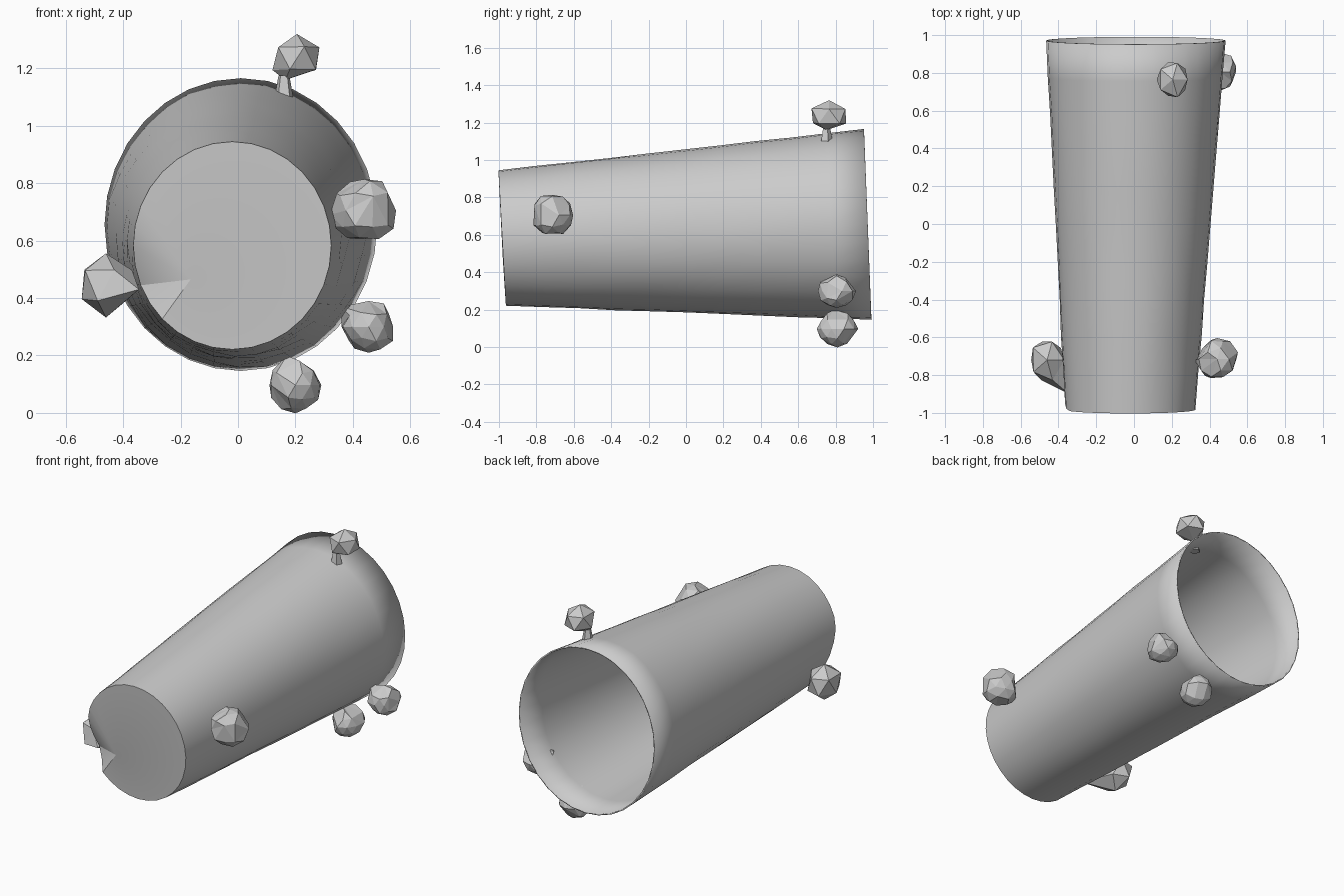
import bpy, bmesh, math, random
from mathutils import Vector

random.seed(4)
if "Cube" in bpy.data.objects:
    bpy.data.objects.remove(bpy.data.objects["Cube"])

grey = bpy.data.materials.new("plain grey")
grey.use_nodes = True
COLOUR = (0.6, 0.6, 0.6, 1)
grey.diffuse_color = COLOUR
grey.node_tree.nodes["Principled BSDF"].inputs["Base Color"].default_value = COLOUR


def add_object(name, bm):
    bmesh.ops.recalc_face_normals(bm, faces=bm.faces)
    mesh = bpy.data.meshes.new(name)
    bm.to_mesh(mesh)
    bm.free()
    obj = bpy.data.objects.new(name, mesh)
    bpy.context.collection.objects.link(obj)
    mesh.materials.append(grey)
    return obj


# Tapered cup lying on its side: closed small end in front, open end behind
SEGMENTS, RINGS = 32, 10


def cup_point(t, angle):
    across, up = math.cos(angle), math.sin(angle)
    x = -0.02 + 0.03 * t + (0.345 + 0.13 * t) * across
    z = 0.583 + 0.073 * t + (0.362 + 0.148 * t) * up
    y = -0.983 + 1.954 * t - 0.02 * up
    return Vector((x, y, z))


bm = bmesh.new()
rings = []
for r in range(RINGS + 1):
    ring = []
    for s in range(SEGMENTS):
        p = cup_point(r / RINGS, 2 * math.pi * s / SEGMENTS)
        if 0 < r < RINGS:
            p += Vector((random.uniform(-1, 1), 0, random.uniform(-1, 1))) * 0.002
        ring.append(bm.verts.new(p))
    rings.append(ring)
for a, b in zip(rings, rings[1:]):
    for s in range(SEGMENTS):
        n = (s + 1) % SEGMENTS
        bm.faces.new((a[s], a[n], b[n], b[s]))

# Front cap fans out from the tip of the dent in its edge
tip = bm.verts.new((-0.165, -0.979, 0.465))
for s in range(SEGMENTS):
    bm.faces.new((rings[0][s], rings[0][(s + 1) % SEGMENTS], tip))
for v in rings[0]:
    if v.co.x < -0.2:
        above = (0.68 - v.co.z) / 0.25
        below = (v.co.z - 0.33) / 0.08
        v.co.y += 0.085 * max(0, min(above, below, 1))

cup = add_object("cup_body", bm)
wall = cup.modifiers.new("wall", "SOLIDIFY")
wall.thickness = 0.008
wall.offset = -1
bpy.context.view_layer.objects.active = cup
cup.select_set(True)
bpy.ops.object.shade_smooth_by_angle(angle=math.radians(30))
cup.select_set(False)


# Faceted lumps, each with one corner pulled to where it meets the cup
def lump(name, centre, size, anchor, detail):
    bm = bmesh.new()
    bmesh.ops.create_icosphere(bm, subdivisions=detail, radius=1)
    if detail > 1:
        bmesh.ops.dissolve_verts(bm, verts=random.sample(list(bm.verts), 10))
        bmesh.ops.triangulate(bm, faces=bm.faces)
    for v in bm.verts:
        jitter = random.uniform(0.94, 1.06)
        v.co = Vector(centre) + Vector([c * h * jitter for c, h in zip(v.co, size)])
    target = Vector(anchor)
    nearest = min(bm.verts, key=lambda v: (v.co - target).length)
    nearest.co = target
    add_object(name, bm)


lump("front_left_lump", (0.44, -0.715, 0.705), (0.115, 0.115, 0.115), (0.32, -0.72, 0.69), 2)
lump("front_right_lump", (-0.46, -0.72, 0.445), (0.1, 0.12, 0.115), (-0.345, -0.9, 0.43), 1)
lump("back_left_lump", (0.455, 0.805, 0.3), (0.095, 0.1, 0.09), (0.36, 0.8, 0.37), 2)
lump("back_lower_lump", (0.2, 0.81, 0.097), (0.092, 0.11, 0.097), (0.17, 0.79, 0.2), 2)
lump("back_upper_lump", (0.205, 0.765, 1.235), (0.09, 0.105, 0.087), (0.165, 0.75, 1.16), 1)

# Small stub holding up the upper lump
bm = bmesh.new()
bmesh.ops.create_cone(bm, cap_ends=True, segments=5, radius1=0.035, radius2=0.02, depth=0.08)
bmesh.ops.translate(bm, verts=bm.verts, vec=(0.16, 0.75, 1.135))
add_object("upper_lump_stub", bm)
